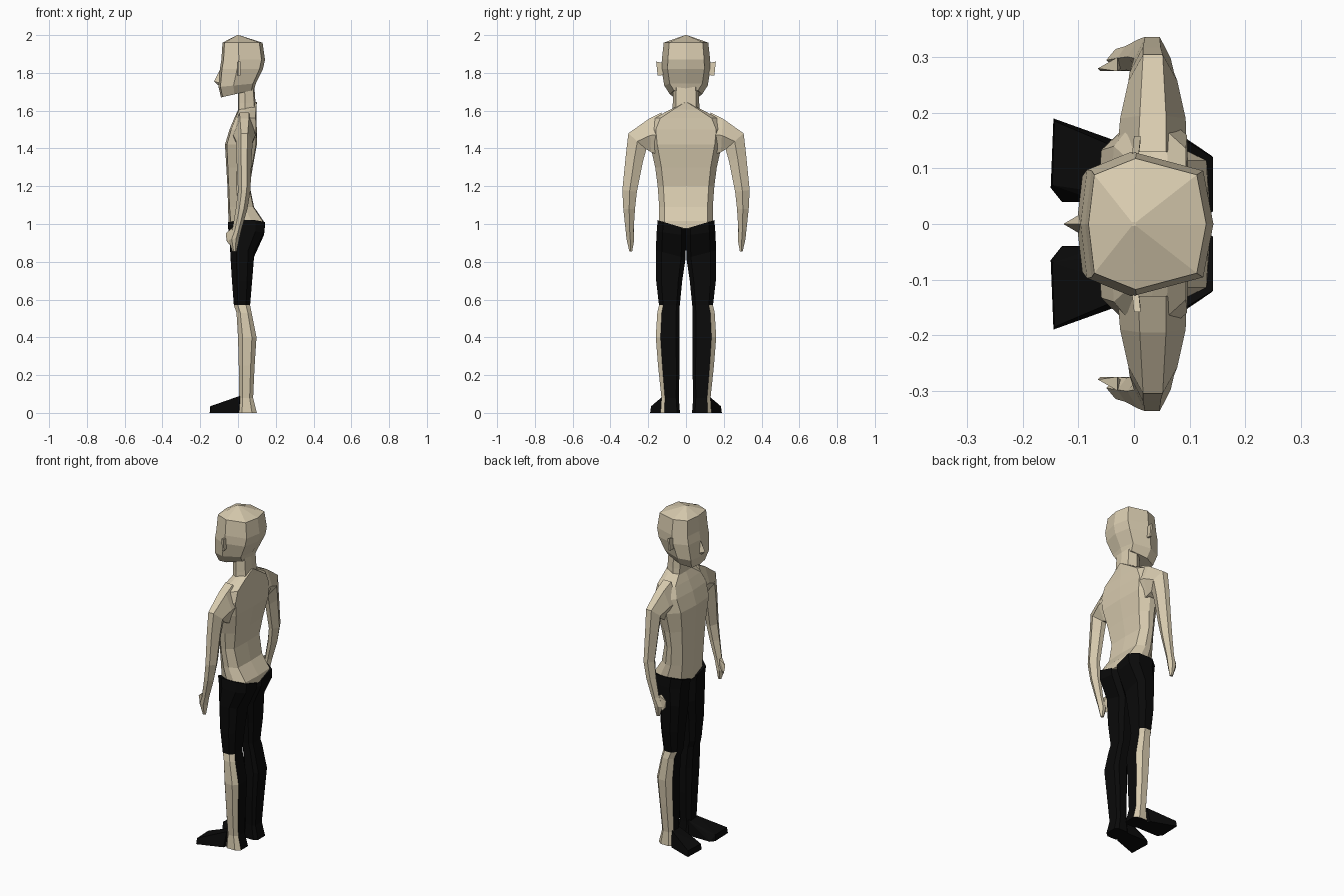
import bpy, bmesh


def material(name, rgb):
    m = bpy.data.materials.new(name)
    m.diffuse_color = (*rgb, 1)
    return m


SKIN = material("skin", (0.69, 0.60, 0.43))
BLACK = material("black cloth", (0.003, 0.003, 0.003))


def finish(name, bm, mats, mirror=False, rule=None):
    bmesh.ops.recalc_face_normals(bm, faces=bm.faces)
    bm.normal_update()
    if rule:
        for f in bm.faces:
            f.material_index = rule(f)
    me = bpy.data.meshes.new(name)
    bm.to_mesh(me)
    bm.free()
    for m in mats:
        me.materials.append(m)
    ob = bpy.data.objects.new(name, me)
    bpy.context.collection.objects.link(ob)
    if mirror:
        mod = ob.modifiers.new("mirror", 'MIRROR')
        mod.use_axis = (False, True, False)
    return ob


def loft(name, rings, section, mats, **kw):
    """Each ring: inner (y, z), outer (y, z), front x, back x, optional rise towards the back."""
    bm = bmesh.new()
    loops = []
    for (y0, z0), (y1, z1), xf, xb, *tilt in rings:
        rise = tilt[0] if tilt else 0
        loop = []
        for u, v in section:
            t = (u + 1) / 2
            loop.append(bm.verts.new((xf + (xb - xf) * v, y0 + (y1 - y0) * t,
                                      z0 + (z1 - z0) * t + rise * (v - 0.5))))
        loops.append(loop)
    n = len(section)
    for a, b in zip(loops, loops[1:]):
        for i in range(n):
            j = (i + 1) % n
            bm.faces.new((a[i], a[j], b[j], b[i]))
    bm.faces.new(loops[0])
    bm.faces.new(loops[-1])
    return finish(name, bm, mats, **kw)


def hull(name, points, mats, mirror=False):
    bm = bmesh.new()
    for p in points:
        bm.verts.new(p)
    bmesh.ops.convex_hull(bm, input=bm.verts)
    bmesh.ops.dissolve_limit(bm, angle_limit=0.02, verts=bm.verts, edges=bm.edges)
    return finish(name, bm, mats, mirror)


def level(z, w, xf, xb, *tilt):
    """Ring centred on y = 0."""
    return ((-w, z), (w, z), xf, xb, *tilt)


HEAD = [(0, 0), (.75, .05), (1, .4), (.75, .92), (0, 1), (-.75, .92), (-1, .4), (-.75, .05)]
TORSO = [(0, 0), (.7, .06), (1, .4), (1, .65), (.8, .97), (0, 1),
         (-.8, .97), (-1, .65), (-1, .4), (-.7, .06)]
LEG = [(-1, .25), (-.6, 0), (.5, 0), (1, .25), (1, .75), (.6, 1), (-.7, 1), (-1, .8)]
ARM = [(-1, .35), (0, 0), (1, .3), (1, .7), (0, 1), (-1, .7)]

# Head with a low peaked crown
loft("head", [
    level(1.69, .085, -.09, .085, .04),
    level(1.735, .115, -.103, .095, .02),
    level(1.82, .13, -.096, .132),
    level(1.87, .128, -.088, .143),
    level(1.96, .118, -.082, .13),
    level(2.0, .004, -.004, .004)], HEAD, [SKIN])
hull("nose", [(-.09, 0, 1.83), (-.127, 0, 1.755), (-.09, .022, 1.745),
              (-.09, -.022, 1.745), (-.105, 0, 1.735)], [SKIN])
hull("ear", [(x + s, y, z) for s in (0, .012)
             for x, y, z in ((-.005, .11, 1.85), (-.005, .11, 1.79),
                             (.0, .158, 1.86), (.0, .15, 1.785))], [SKIN], True)

# Neck
loft("neck", [level(1.57, .075, 0, .095), level(1.64, .07, 0, .093),
              level(1.75, .068, 0, .085)], HEAD, [SKIN])

# Torso, flaring backwards into the seat
loft("torso", [
    level(.975, .14, -.046, .138),
    level(1.015, .143, -.05, .136),
    level(1.09, .142, -.053, .085),
    level(1.2, .15, -.056, .062),
    level(1.3, .163, -.062, .078),
    level(1.42, .19, -.069, .1),
    level(1.5, .2, -.045, .1),
    level(1.56, .17, -.02, .097),
    level(1.605, .085, .0, .097),
    level(1.645, .005, .075, .1)], TORSO, [SKIN])

# Arms: shoulder, upper arm, forearm, hand
loft("arm", [
    ((.13, 1.36), (.13, 1.59), -.03, .095),
    ((.185, 1.38), (.195, 1.558), -.025, .093),
    ((.21, 1.395), (.305, 1.48), -.01, .078),
    ((.228, 1.33), (.318, 1.37), -.008, .072),
    ((.26, 1.17), (.337, 1.18), .0, .066),
    ((.27, 1.08), (.332, 1.08), -.012, .05),
    ((.277, .97), (.32, .97), -.03, .018),
    ((.275, .91), (.315, .92), -.05, .006),
    ((.285, .855), (.3, .855), -.03, -.008)], ARM, [SKIN], mirror=True)
hull("thumb", [(-.03, .275, .98), (-.03, .3, .98), (-.065, .28, .95),
               (-.06, .275, .91), (-.045, .29, .89), (-.02, .285, .92)], [SKIN], True)


# Legs: black, with the outer side bare below the knee
def bare_side(f):
    return 1 if f.normal.y > .4 and f.calc_center_median().z < .57 else 0


loft("leg", [
    ((0, .975), (.15, 1.02), -.054, .142),
    ((0, .94), (.155, .96), -.045, .138),
    ((.002, .82), (.16, .86), -.04, .085),
    ((.02, .7), (.158, .7), -.032, .075),
    ((.033, .57), (.143, .57), -.022, .064),
    ((.035, .53), (.152, .53), -.008, .072),
    ((.034, .4), (.16, .4), .0, .098),
    ((.034, .25), (.148, .25), .004, .088),
    ((.038, .08), (.13, .08), .006, .08),
    ((.032, 0), (.135, 0), -.005, .1)], LEG, [BLACK, SKIN], mirror=True, rule=bare_side)

# Feet, splayed outwards
hull("foot", [(-.145, .19, 0), (-.15, .065, 0), (-.13, .04, 0), (.03, .04, 0), (.0, .138, 0),
              (-.143, .185, .035), (-.147, .07, .035), (-.09, .15, .045), (-.09, .05, .045),
              (.02, .045, .09), (.01, .12, .09)], [BLACK], True)
